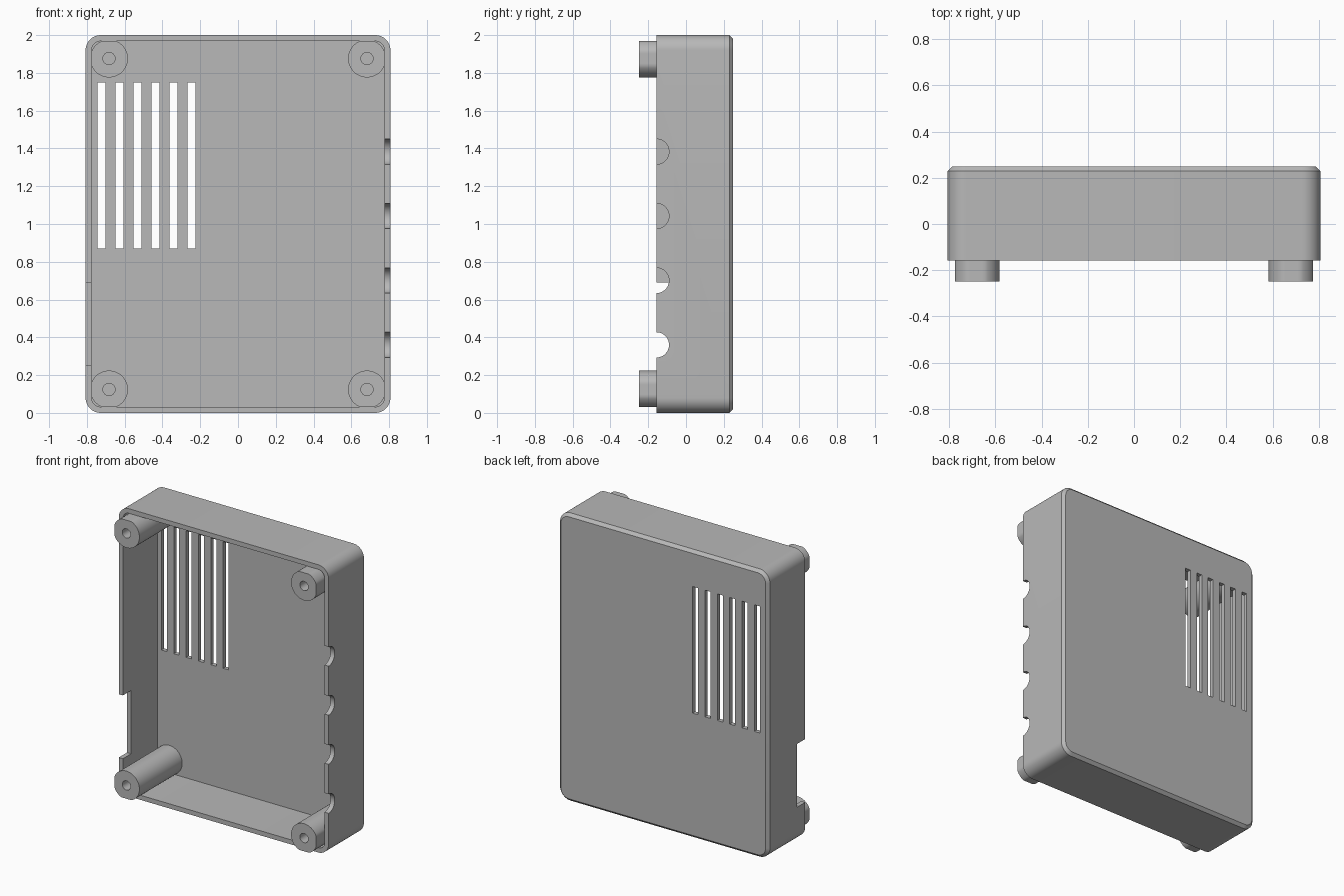
import bpy, bmesh
from math import sin, cos, pi, radians
from mathutils import Matrix, Vector

if "Cube" in bpy.data.objects:
    bpy.data.objects.remove(bpy.data.objects["Cube"], do_unlink=True)

HALF_W, HALF_H, MID_Z = 0.807, 1.0, 1.0
WALL, CHAMFER, CORNER = 0.032, 0.02, 0.08
RIM_Y, FLOOR_Y, BACK_Y = -0.157, 0.22, 0.25

grey = bpy.data.materials.new("plain grey")
grey.use_nodes = True
grey.diffuse_color = (0.48, 0.48, 0.48, 1)
grey.node_tree.nodes["Principled BSDF"].inputs["Base Color"].default_value = grey.diffuse_color


def make_object(name, bm):
    bmesh.ops.recalc_face_normals(bm, faces=bm.faces)
    mesh = bpy.data.meshes.new(name)
    bm.to_mesh(mesh)
    bm.free()
    mesh.materials.append(grey)
    obj = bpy.data.objects.new(name, mesh)
    bpy.context.collection.objects.link(obj)
    return obj


def activate(obj):
    bpy.ops.object.select_all(action="DESELECT")
    obj.select_set(True)
    bpy.context.view_layer.objects.active = obj


def rounded_rect(inset, y, steps=10):
    """Loop of points around the case outline, moved inward by inset."""
    r = CORNER - inset
    cx, cz = HALF_W - CORNER, HALF_H - CORNER
    points = []
    for quarter, (sx, sz) in enumerate([(1, 1), (-1, 1), (-1, -1), (1, -1)]):
        for i in range(steps + 1):
            a = (quarter + i / steps) * pi / 2
            points.append((sx * cx + r * cos(a), y, MID_Z + sz * cz + r * sin(a)))
    return points


def circle(cx, cz, r, y, sides=48):
    """Circle of points, flattened where it meets the inner walls."""
    lim_x, lim_z = HALF_W - WALL, HALF_H - WALL
    points = []
    for i in range(sides):
        a = 2 * pi * i / sides
        x, z = cx + r * cos(a), cz + r * sin(a) - MID_Z
        points.append((max(-lim_x, min(lim_x, x)), y, MID_Z + max(-lim_z, min(lim_z, z))))
    return points


def loft(name, loops):
    """Skin a chain of equal loops and cap both ends."""
    bm = bmesh.new()
    rings = [[bm.verts.new(p) for p in loop] for loop in loops]
    n = len(rings[0])
    for a, b in zip(rings, rings[1:]):
        for i in range(n):
            j = (i + 1) % n
            bm.faces.new((a[i], a[j], b[j], b[i]))
    bm.faces.new(rings[0])
    bm.faces.new(rings[-1])
    return make_object(name, bm)


# Case: open tray with rounded corners and a chamfered back
case = loft("case_shell", [
    rounded_rect(WALL, FLOOR_Y),
    rounded_rect(WALL, RIM_Y),
    rounded_rect(0, RIM_Y),
    rounded_rect(0, BACK_Y - CHAMFER),
    rounded_rect(CHAMFER, BACK_Y),
])

# Cutters for the vents, the port opening and the cable notches
cut = bmesh.new()


def cut_box(center, size):
    bmesh.ops.create_cube(cut, size=1, matrix=Matrix.Translation(center) @ Matrix.Diagonal((*size, 1)))


for i in range(6):
    cut_box((-0.722 + 0.095 * i, BACK_Y, 1.31), (0.042, 0.2, 0.88))
cut_box((-HALF_W, RIM_Y, 0.47), (0.1, 0.18, 0.44))
for i in range(4):
    place = Matrix.Translation(Vector((HALF_W, RIM_Y, 0.36 + 0.341 * i)))
    bmesh.ops.create_cone(cut, cap_ends=True, segments=48, radius1=0.067, radius2=0.067,
                          depth=0.15, matrix=place @ Matrix.Rotation(pi / 2, 4, "Y"))
cutter = make_object("opening_cutter", cut)
cutter.hide_render = True

mod = case.modifiers.new("openings", "BOOLEAN")
mod.operation, mod.solver, mod.object = "DIFFERENCE", "EXACT", cutter
activate(case)
bpy.ops.object.modifier_apply(modifier=mod.name)
bpy.data.objects.remove(cutter, do_unlink=True)

# Screw posts in the four corners, each with a blind hole
parts = [case]
for side, sx in (("left", 1), ("right", -1)):
    for level, sz in (("upper", 1), ("lower", -1)):
        x, z = sx * 0.683, MID_Z + sz * 0.876
        parts.append(loft(f"{level}_{side}_screw_post", [
            circle(x, z, 0.1, FLOOR_Y + 0.004),
            circle(x, z, 0.1, -BACK_Y),
            circle(x, z, 0.032, -BACK_Y),
            circle(x, z, 0.032, 0.1),
        ]))

for part in parts:
    activate(part)
    bpy.ops.object.shade_smooth_by_angle(angle=radians(30))
